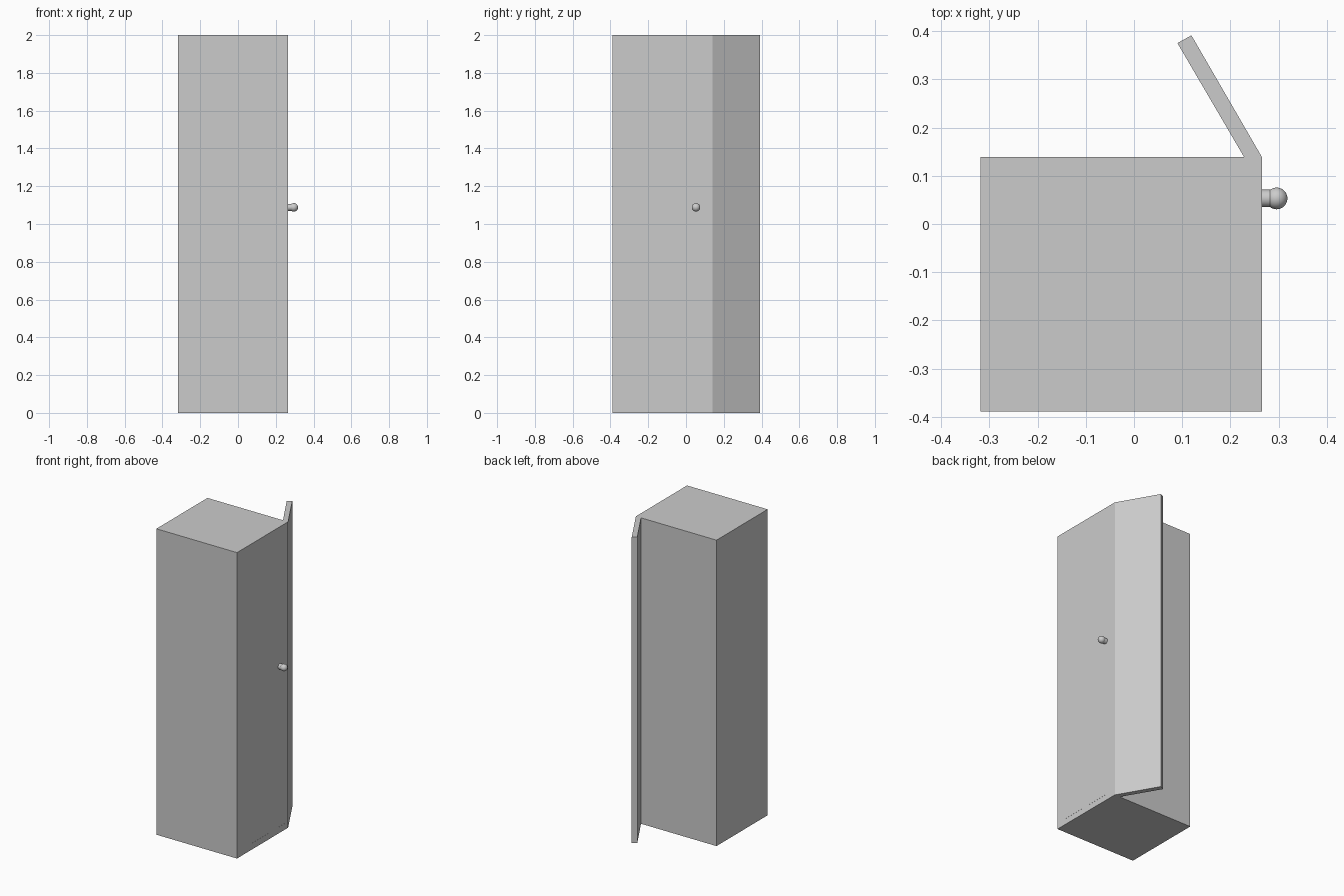
import bpy, bmesh
from mathutils import Vector

if "Cube" in bpy.data.objects:
    bpy.data.objects.remove(bpy.data.objects["Cube"])


def prism(name, outline, z0, z1):
    """Extrude a plan outline between two heights."""
    bm = bmesh.new()
    face = bm.faces.new([bm.verts.new((x, y, z0)) for x, y in outline])
    ext = bmesh.ops.extrude_face_region(bm, geom=[face])
    top = [v for v in ext["geom"] if isinstance(v, bmesh.types.BMVert)]
    bmesh.ops.translate(bm, vec=Vector((0, 0, z1 - z0)), verts=top)
    bmesh.ops.recalc_face_normals(bm, faces=bm.faces)
    mesh = bpy.data.meshes.new(name)
    bm.to_mesh(mesh)
    bm.free()
    obj = bpy.data.objects.new(name, mesh)
    bpy.context.collection.objects.link(obj)
    return obj


def rect(x0, x1, y0, y1):
    return [(x0, y0), (x1, y0), (x1, y1), (x0, y1)]


# Tall cabinet body
prism("cabinet_body", rect(-0.318, 0.265, -0.389, 0.139), 0, 2)

# Angled panel hinged on the back right corner
prism("angled_panel", [(0.265, 0.139), (0.119, 0.391), (0.090, 0.375), (0.228, 0.139)], 0, 2)

# Fine seam line near the bottom of the right face
prism("bottom_seam", rect(0.262, 0.2655, -0.357, 0.105), 0.038, 0.041)

# Knob: short stem lathed into a round ball
KNOB_Y, KNOB_Z = 0.053, 1.088
bpy.ops.mesh.primitive_cylinder_add(vertices=32, radius=0.018, depth=0.026,
                                    location=(0.273, KNOB_Y, KNOB_Z),
                                    rotation=(0, 1.5707963, 0))
bpy.context.object.name = "knob_stem"
bpy.ops.object.shade_smooth_by_angle()
bpy.ops.mesh.primitive_uv_sphere_add(segments=32, ring_count=16, radius=0.0225,
                                     location=(0.2955, KNOB_Y, KNOB_Z))
bpy.context.object.name = "knob_ball"
bpy.ops.object.shade_smooth_by_angle()
